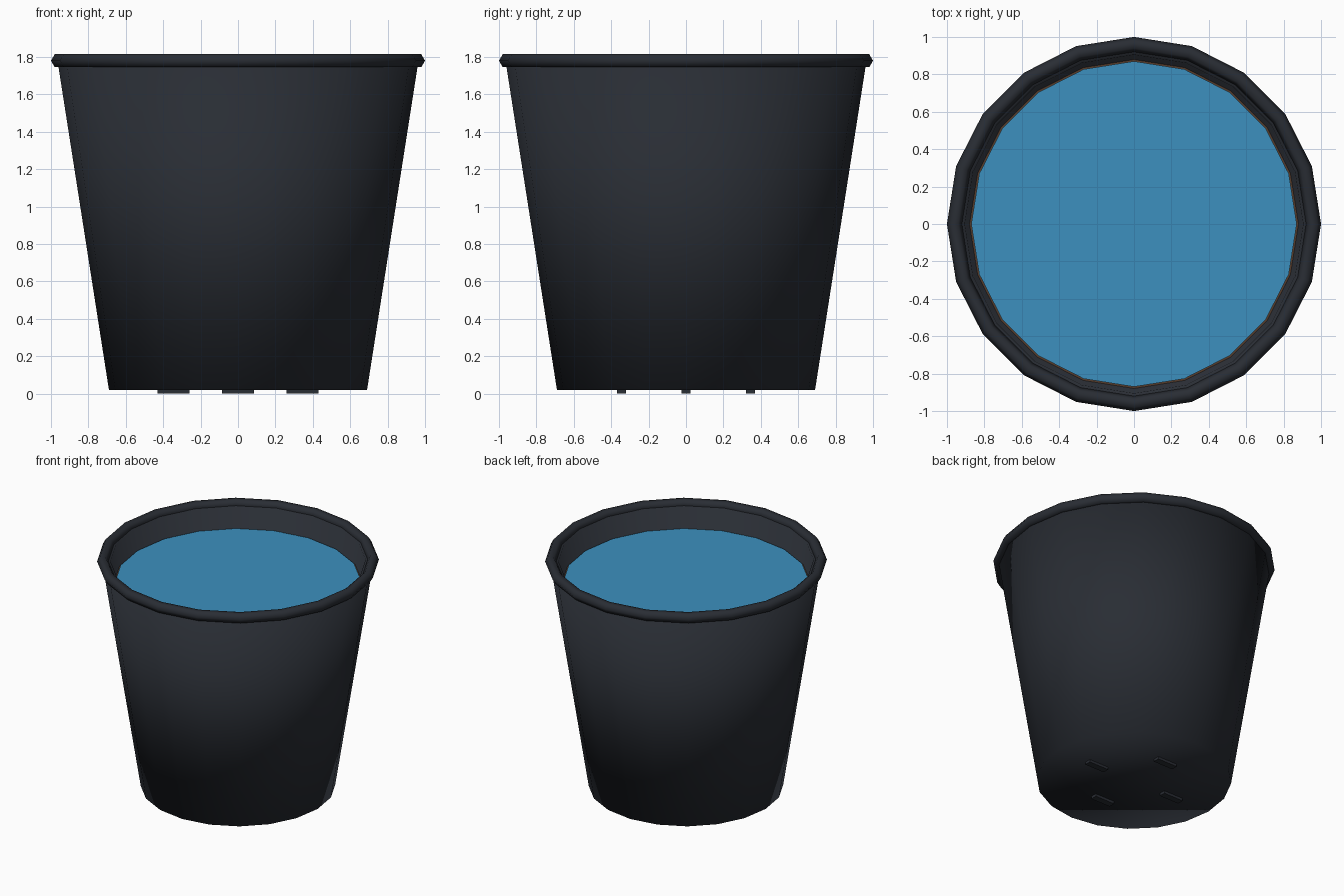
import bpy, bmesh, math

if "Cube" in bpy.data.objects:
    bpy.data.objects.remove(bpy.data.objects["Cube"])

SIDES = 20


def material(name, rgb):
    m = bpy.data.materials.new(name)
    m.diffuse_color = (*rgb, 1)
    m.use_nodes = True
    m.node_tree.nodes["Principled BSDF"].inputs["Base Color"].default_value = m.diffuse_color
    return m


dark = material("dark_plastic", (0.022, 0.026, 0.034))
blue = material("water_blue", (0.045, 0.28, 0.52))
brown = material("soil_brown", (0.09, 0.045, 0.025))


def lathe(name, profile, mat, close_ring=False, caps=(), smooth=True):
    """Spin (radius, z) points around z; caps lists profile rows to fill."""
    bm = bmesh.new()
    rows = []
    for r, z in profile:
        rows.append([bm.verts.new((r * math.cos(2 * math.pi * i / SIDES),
                                   r * math.sin(2 * math.pi * i / SIDES), z))
                     for i in range(SIDES)])
    pairs = list(zip(rows, rows[1:]))
    if close_ring:
        pairs.append((rows[-1], rows[0]))
    for a, b in pairs:
        for i in range(SIDES):
            j = (i + 1) % SIDES
            bm.faces.new((a[i], a[j], b[j], b[i]))
    for c in caps:
        bm.faces.new(rows[c])
    bmesh.ops.recalc_face_normals(bm, faces=bm.faces)
    for f in bm.faces:
        f.smooth = smooth
    me = bpy.data.meshes.new(name)
    bm.to_mesh(me)
    bm.free()
    me.materials.append(mat)
    ob = bpy.data.objects.new(name, me)
    bpy.context.collection.objects.link(ob)
    return ob


# Tapered pot: floor, outer wall, lip, inner wall, inner floor
lathe("pot_body", [(0.69, 0.02), (0.965, 1.78), (0.905, 1.78), (0.64, 0.08)],
      dark, caps=(0, -1))

# Rolled rim with a hexagonal section
rim = [(0.96 + 0.04 * math.cos(math.pi * k / 3), 1.78 + 0.04 * math.sin(math.pi * k / 3))
       for k in range(6)]
lathe("rim", rim, dark, close_ring=True)

# Contents: brown layer with water on top
lathe("soil", [(0.855, 1.5), (0.88, 1.615)], brown, caps=(0, -1), smooth=False)
lathe("water", [(0.868, 1.61), (0.87, 1.625)], blue, caps=(0, -1), smooth=False)

# Four small feet under the floor
for i, (x, y) in enumerate([(0.345, 0), (-0.345, 0), (0, 0.345), (0, -0.345)]):
    bpy.ops.mesh.primitive_cube_add(size=1, location=(x, y, 0.015))
    foot = bpy.context.object
    foot.name = f"foot_{i + 1}"
    foot.scale = (0.17, 0.05, 0.03)
    foot.data.materials.append(dark)
